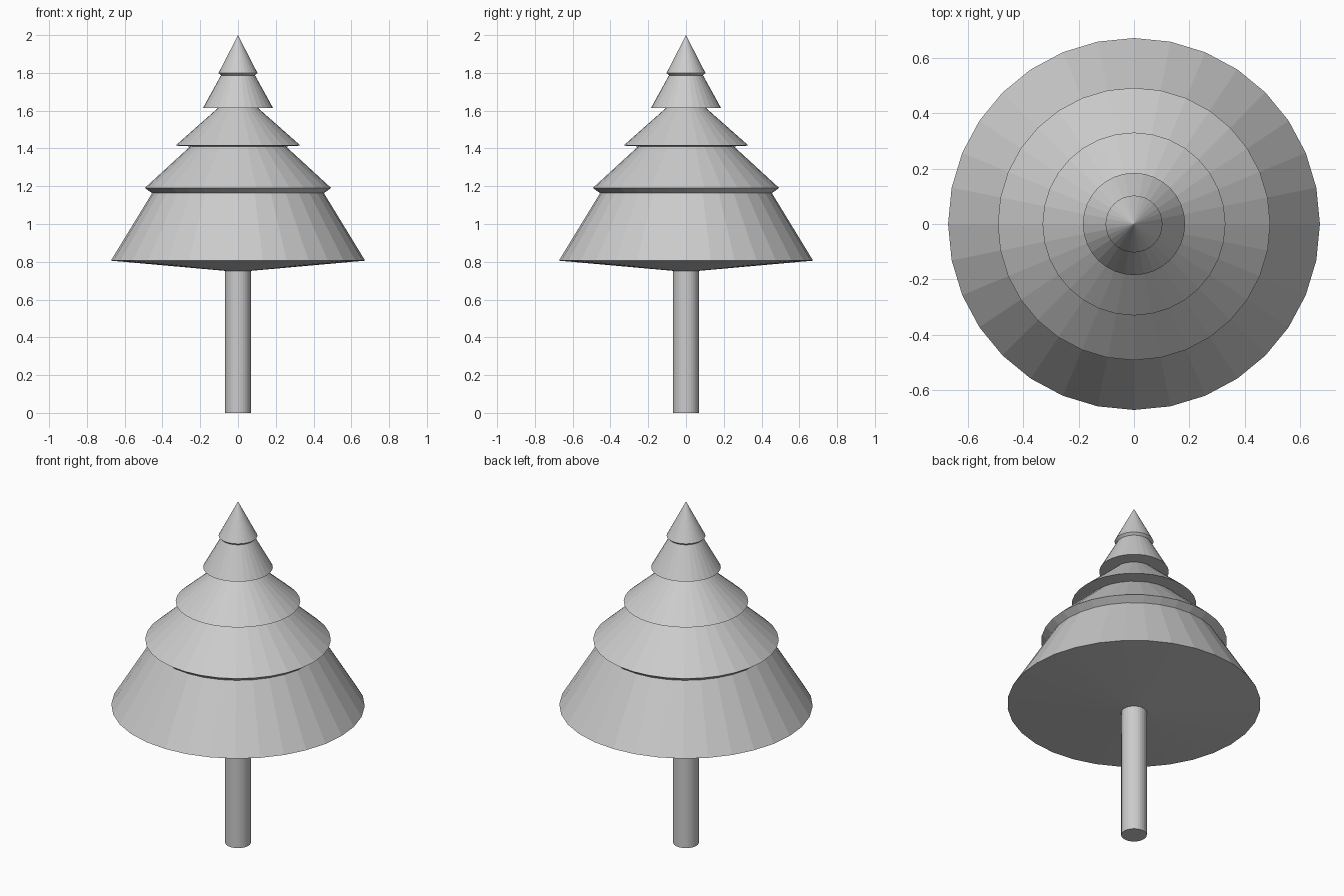
import bpy, bmesh, math

if "Cube" in bpy.data.objects:
    bpy.data.objects.remove(bpy.data.objects["Cube"])

SIDES = 32
TRUNK_R, TRUNK_TOP = 0.068, 0.752


def lathe(name, profile):
    """Revolve (radius, height) points around z; zero radius makes a pole."""
    bm = bmesh.new()
    rings = []
    for r, z in profile:
        if r == 0:
            rings.append([bm.verts.new((0, 0, z))] * SIDES)
        else:
            rings.append([bm.verts.new((r * math.cos(2 * math.pi * i / SIDES),
                                        r * math.sin(2 * math.pi * i / SIDES), z))
                          for i in range(SIDES)])
    for low, high in zip(rings, rings[1:]):
        for i in range(SIDES):
            j = (i + 1) % SIDES
            corners = [low[i], low[j], high[j], high[i]]
            bm.faces.new(list(dict.fromkeys(corners)))
    bmesh.ops.recalc_face_normals(bm, faces=bm.faces[:])
    mesh = bpy.data.meshes.new(name)
    bm.to_mesh(mesh)
    bm.free()
    obj = bpy.data.objects.new(name, mesh)
    bpy.context.collection.objects.link(obj)
    return obj


# Trunk with a closed foot
lathe("trunk", [(0, 0), (TRUNK_R, 0), (TRUNK_R, TRUNK_TOP)])

# Foliage: each tier is a wide rim followed by the narrow neck under the next rim
lathe("foliage", [
    (TRUNK_R, TRUNK_TOP),
    (0.673, 0.806), (0.455, 1.163),
    (0.493, 1.191), (0.253, 1.411),
    (0.331, 1.415), (0.107, 1.613),
    (0.185, 1.615), (0.090, 1.787),
    (0.103, 1.799), (0, 2.0),
])
